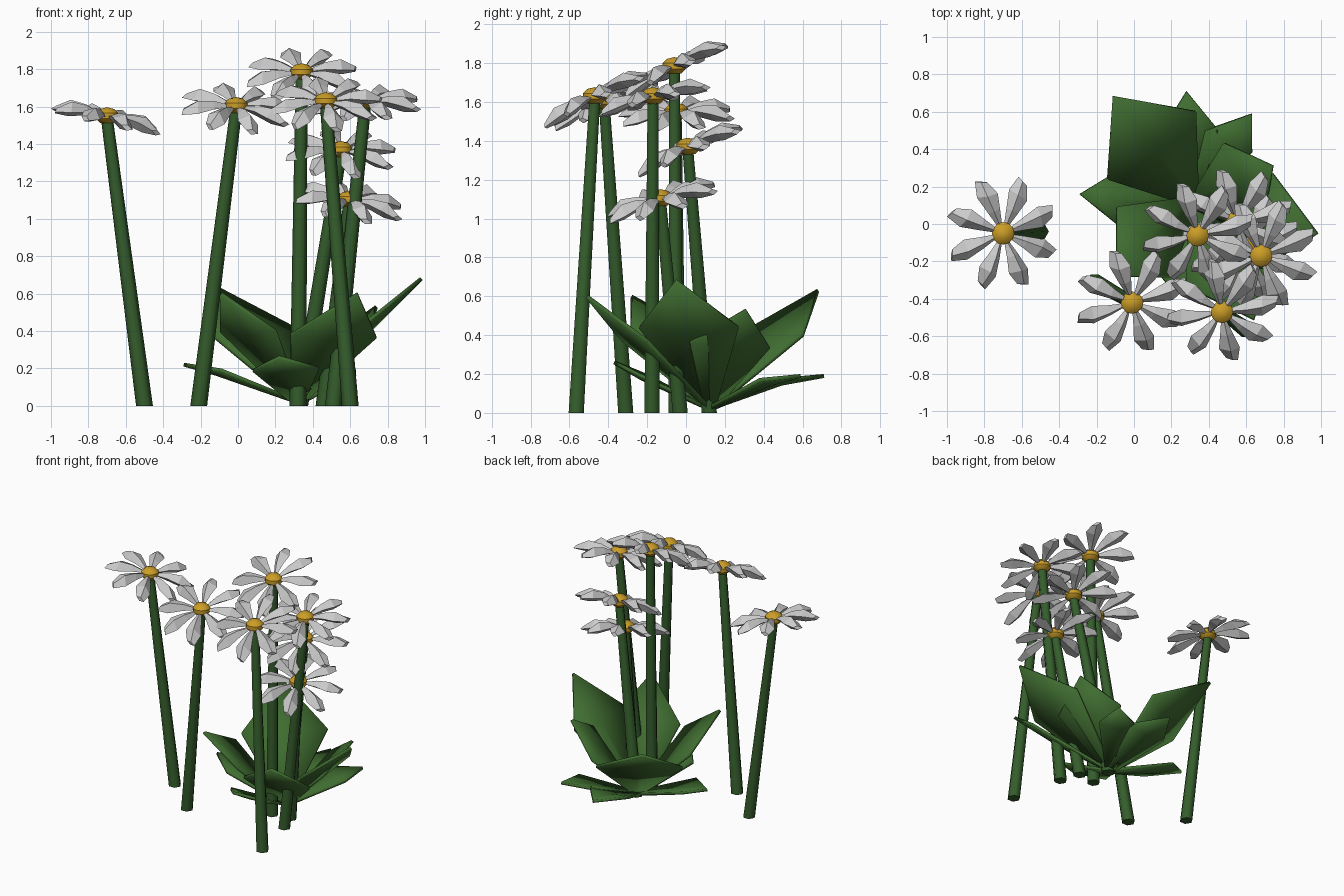
import bpy, bmesh, math
from mathutils import Vector, Matrix

if "Cube" in bpy.data.objects:
    bpy.data.objects.remove(bpy.data.objects["Cube"])


def material(name, rgb):
    m = bpy.data.materials.new(name)
    m.diffuse_color = (*rgb, 1)
    m.use_nodes = True
    m.node_tree.nodes["Principled BSDF"].inputs["Base Color"].default_value = m.diffuse_color
    return m


STEM = material("stem_green", (0.035, 0.11, 0.025))
LEAF = material("leaf_green", (0.05, 0.15, 0.03))
YELLOW = material("centre_yellow", (0.6, 0.34, 0.02))


def finish(name, bm, mat=None, angle=None):
    bmesh.ops.recalc_face_normals(bm, faces=bm.faces[:])
    me = bpy.data.meshes.new(name)
    bm.to_mesh(me)
    bm.free()
    ob = bpy.data.objects.new(name, me)
    bpy.context.collection.objects.link(ob)
    if mat:
        me.materials.append(mat)
    if angle:
        bpy.context.view_layer.objects.active = ob
        ob.select_set(True)
        bpy.ops.object.shade_smooth_by_angle(angle=math.radians(angle))
        ob.select_set(False)
    return ob


def loft(bm, rings):
    rows = [[bm.verts.new(p) for p in ring] for ring in rings]
    n = len(rows[0])
    for a, b in zip(rows, rows[1:]):
        for i in range(n):
            j = (i + 1) % n
            bm.faces.new((a[i], a[j], b[j], b[i]))
    bm.faces.new(rows[0][::-1])
    bm.faces.new(rows[-1])


# Tapered stem, cut flat at the ground
def stem(name, base, top):
    rings = []
    for (x, y, z), r in (((*base, 0), 0.045), (top, 0.032)):
        rings.append([(x + r * math.cos(k * math.pi / 3),
                       y + r * math.sin(k * math.pi / 3), z) for k in range(6)])
    bm = bmesh.new()
    loft(bm, rings)
    finish(name, bm, STEM, 65)


# Eight thick petals: radius, half width, height, top and bottom thickness, skew
PETAL = [(0.05, 0.014, 0.0, 0.010, 0.010, 0), (0.13, 0.034, 0.005, 0.030, 0.028, 0),
         (0.22, 0.056, -0.005, 0.045, 0.038, 0.010), (0.298, 0.030, -0.025, 0.014, 0.016, 0.014)]


def petals(name, frame, turn):
    bm = bmesh.new()
    for k in range(8):
        spin = Matrix.Rotation(math.radians(turn + 45 * k), 4, 'Z')
        roll = Matrix.Rotation(math.radians(-12), 4, 'X')
        rings = []
        for r, w, z, t, u, skew in PETAL:
            pts = [(r + skew, w, 0), (r, 0, t), (r - skew, -w, 0), (r, 0, -u)]
            rings.append([frame @ spin @ (Matrix.Translation((0, 0, z)) @ roll @ Vector(p))
                          for p in pts])
        loft(bm, rings)
    finish(name, bm)


# Flower: head position, stem foot, lean of the head's normal, petal turn
FLOWERS = [
    ((-0.70, -0.05, 1.55), (-0.50, -0.04), (0.22, -0.05), 23),
    ((-0.01, -0.42, 1.605), (-0.21, -0.31), (0.10, -0.42), 18),
    ((0.34, -0.06, 1.785), (0.32, -0.05), (-0.02, -0.50), 15),
    ((0.47, -0.47, 1.63), (0.60, -0.565), (-0.03, -0.50), 10),
    ((0.68, -0.17, 1.63), (0.51, -0.175), (-0.03, -0.25), 22),
    ((0.55, 0.01, 1.37), (0.33, 0.12), (0.04, -0.45), 15),
    ((0.595, -0.13, 1.105), (0.46, -0.03), (0.17, -0.30), 20),
]
for i, (head, foot, lean, turn) in enumerate(FLOWERS, 1):
    stem(f"stem_{i}", foot, (head[0], head[1], head[2] - 0.02))
    tilt = Vector((0, 0, 1)).rotation_difference(Vector((*lean, 1))).to_matrix().to_4x4()
    frame = Matrix.Translation(head) @ tilt
    petals(f"petals_{i}", frame, turn)
    # Flattened ball in the middle
    bm = bmesh.new()
    bmesh.ops.create_uvsphere(bm, u_segments=12, v_segments=5, radius=1,
                              matrix=Matrix.Translation(head) @ Matrix.Diagonal((0.063, 0.063, 0.046, 1)))
    finish(f"flower_centre_{i}", bm, YELLOW, 40)

# Kite-shaped leaves from one root: left corner, tip, right corner
ROOT = Vector((0.32, 0.12, 0.02))
LEAVES = [
    ((0.33, 0.60, 0.40), (-0.11, 0.68, 0.63), (-0.14, 0.24, 0.38)),
    ((-0.09, 0.09, 0.40), (-0.09, -0.28, 0.60), (0.20, -0.28, 0.40)),
    ((0.28, -0.33, 0.38), (0.64, -0.51, 0.60), (0.74, -0.20, 0.37)),
    ((0.68, -0.24, 0.44), (0.98, -0.05, 0.68), (0.74, 0.27, 0.44)),
    ((0.69, 0.02, 0.36), (0.74, 0.31, 0.53), (0.48, 0.43, 0.34)),
    ((0.45, 0.50, 0.17), (0.28, 0.71, 0.19), (0.14, 0.48, 0.17)),
    ((0.63, 0.38, 0.17), (0.63, 0.59, 0.19), (0.38, 0.50, 0.17)),
    ((-0.14, 0.25, 0.19), (-0.29, 0.16, 0.22), (-0.09, 0.00, 0.19)),
    ((0.08, -0.20, 0.19), (0.22, -0.37, 0.26), (0.43, -0.25, 0.20)),
]
for i, (a, tip, b) in enumerate(LEAVES, 1):
    a, tip, b = Vector(a), Vector(tip), Vector(b)
    side = (a - b).normalized() * 0.03
    mid = (a + b) / 2 - Vector((0, 0, 0.02))
    bm = bmesh.new()
    ra, rb, va, vt, vb, vm = [bm.verts.new(p) for p in (ROOT + side, ROOT - side, a, tip, b, mid)]
    for f in ((ra, rb, vm), (ra, vm, va), (rb, vb, vm), (va, vm, vt), (vm, vb, vt)):
        bm.faces.new(f)
    leaf = finish(f"leaf_{i}", bm, LEAF, 40)
    mod = leaf.modifiers.new("thickness", 'SOLIDIFY')
    mod.thickness = 0.02
    mod.offset = 0
